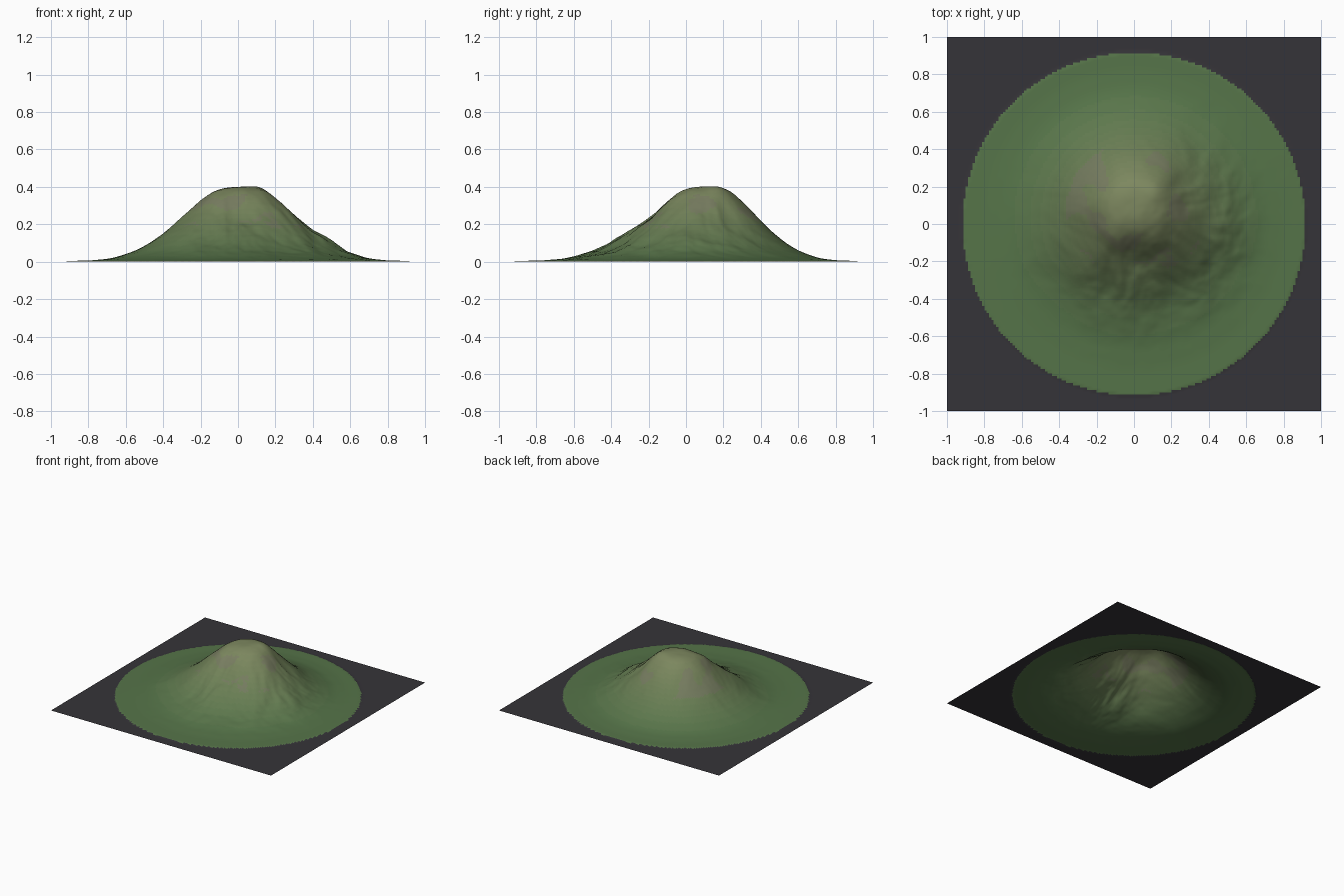
import bpy, bmesh
from math import exp, hypot
from mathutils import Vector, noise

if "Cube" in bpy.data.objects:
    bpy.data.objects.remove(bpy.data.objects["Cube"])

CELLS = 160
DISC = 0.917

# Radial hill profile: distance from the (leaning) axis, height
PROFILE = [(0, .4), (.07, .398), (.12, .386), (.16, .366), (.22, .318), (.30, .245),
           (.385, .168), (.47, .102), (.55, .06), (.60, .042), (.65, .026),
           (.70, .015), (.80, .006), (.92, .004), (2, .004)]

# Local knobs, benches and hollows: x, y, radius, height
FEATURES = [(-.22, -.22, .10, .022), (.02, -.20, .10, -.03), (.28, .22, .09, -.022),
            (.50, -.02, .11, .022), (.18, -.42, .12, -.015), (-.12, -.05, .08, .012),
            (.12, .18, .07, .012), (-.45, -.12, .12, .008)]


def profile(d):
    for (a, ha), (b, hb) in zip(PROFILE, PROFILE[1:]):
        if d <= b:
            return ha + (hb - ha) * (d - a) / (b - a)
    return 0


def smooth_profile(d):
    return sum(profile(abs(d + k * .012)) for k in (-2, -1, 0, 1, 2)) / 5


def height(x, y):
    r = hypot(x, y)
    if r > DISC:
        return 0
    lean = max(0, 1 - r)
    h = smooth_profile(hypot(x - .015 * lean, y - .12 * lean))
    for fx, fy, rad, amp in FEATURES:
        h += amp * exp(-((x - fx) ** 2 + (y - fy) ** 2) / rad ** 2)
    # Eroded gullies, rougher towards the south and east
    env = min(1, max(0, (h - .004) / .12)) * (1 - .65 * min(1, max(0, (h - .28) / .1)))
    rough = .6 + .4 * max(-1, min(1, (x - y) * 1.8))
    p = Vector((x * 4.5 + 3.1, y * 4.5 + 1.7, .4))
    warp = noise.noise(p * .6) * .6
    p += Vector((warp, -warp, 0))
    ridged = .28 - abs(noise.noise(p))
    fine = noise.fractal(p * 2.6, 1.0, 2.0, 3)
    h += env * rough * (.035 * ridged + .011 * fine)
    return max(.003, min(.403, h))


def material(name, rgb):
    m = bpy.data.materials.new(name)
    m.diffuse_color = (*rgb, 1)
    m.use_nodes = True
    m.node_tree.nodes["Principled BSDF"].inputs["Base Color"].default_value = m.diffuse_color
    return m


# Terrain sheet: one fine grid lifted into a hill
bm = bmesh.new()
bmesh.ops.create_grid(bm, x_segments=CELLS, y_segments=CELLS, size=1)
for v in bm.verts:
    v.co.z = height(v.co.x, v.co.y)
bm.normal_update()

mesh = bpy.data.meshes.new("terrain")
mesh.materials.append(material("dark_border", (.036, .034, .04)))

# Grass bands running from deep green at the foot to olive at the summit
BANDS = 14
low, high = Vector((.092, .175, .066)), Vector((.205, .245, .115))
rock = Vector((.19, .18, .13))
for i in range(BANDS):
    c = low.lerp(high, i / (BANDS - 1))
    mesh.materials.append(material(f"grass_{i}", c))
for i in range(BANDS):
    c = low.lerp(high, i / (BANDS - 1)).lerp(rock, .5)
    mesh.materials.append(material(f"stony_grass_{i}", c))

for f in bm.faces:
    f.smooth = True
    c = f.calc_center_median()
    if hypot(c.x, c.y) > DISC:
        f.material_index = 0
        continue
    band = min(BANDS - 1, int(c.z / .4 * BANDS))
    stony = c.z > .18 and f.normal.z < .80 and noise.noise(c * 7) > .12
    f.material_index = 1 + band + (BANDS if stony else 0)

bm.to_mesh(mesh)
bm.free()
terrain = bpy.data.objects.new("terrain_hill", mesh)
bpy.context.collection.objects.link(terrain)
